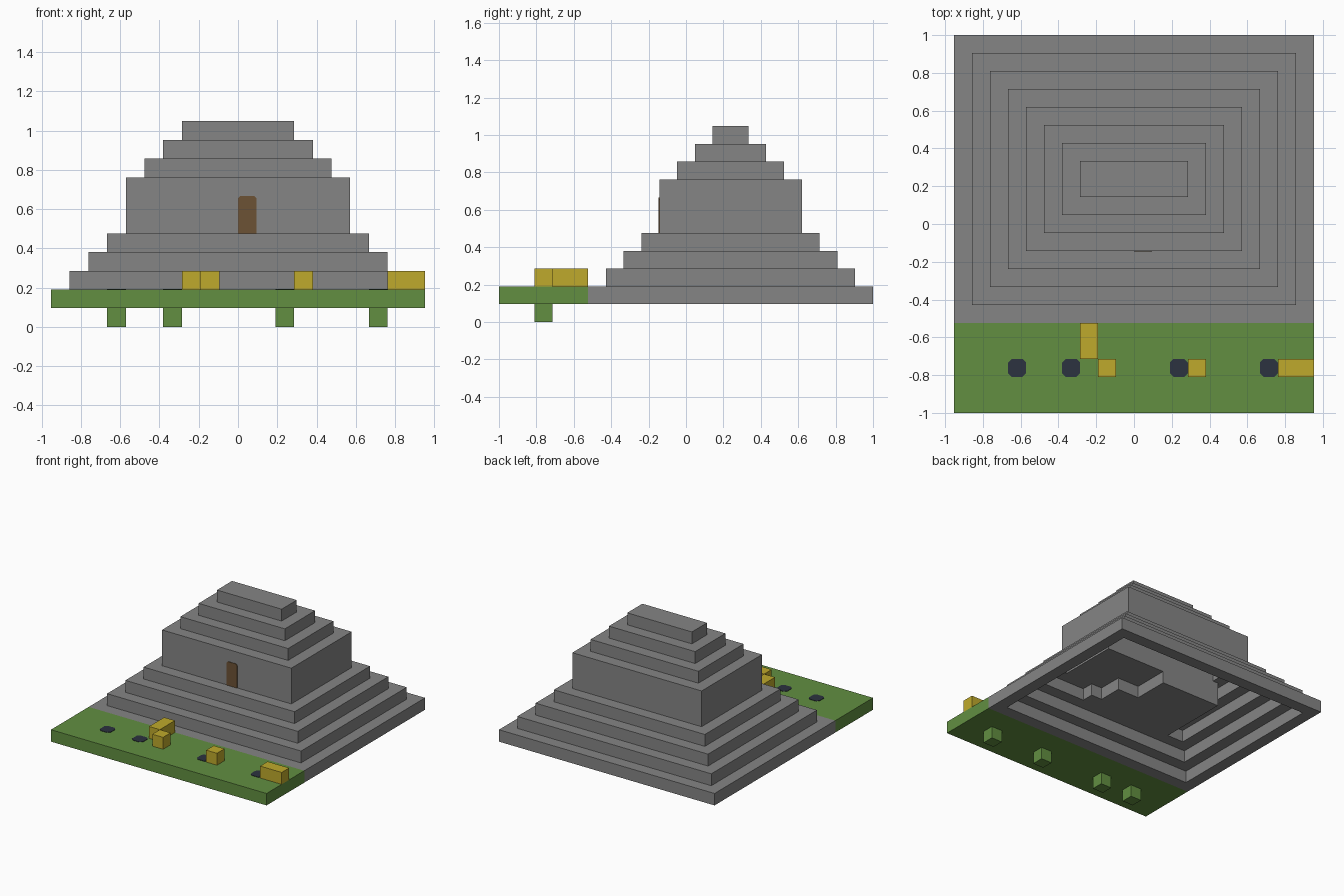
import bpy
import bmesh
from mathutils import Matrix, Vector

cube = bpy.data.objects.get("Cube")
if cube:
    bpy.data.objects.remove(cube, do_unlink=True)

U = 2 / 21  # edge of one building block


def material(name, rgb):
    m = bpy.data.materials.new(name)
    m.use_nodes = True
    m.diffuse_color = (*rgb, 1)
    m.node_tree.nodes["Principled BSDF"].inputs["Base Color"].default_value = (*rgb, 1)
    return m


stone = material("grey stone", (0.235, 0.235, 0.235))
grass = material("grass green", (0.122, 0.275, 0.053))
straw = material("straw yellow", (0.52, 0.40, 0.025))
wood = material("brown wood", (0.15, 0.085, 0.035))
water = material("dark navy", (0.025, 0.032, 0.05))


def finish(name, bm, mat):
    bmesh.ops.recalc_face_normals(bm, faces=bm.faces)
    mesh = bpy.data.meshes.new(name)
    bm.to_mesh(mesh)
    bm.free()
    mesh.materials.append(mat)
    obj = bpy.data.objects.new(name, mesh)
    bpy.context.scene.collection.objects.link(obj)
    return obj


def box(name, x, y, z, mat):
    """Box from (low, high) ranges counted in blocks."""
    lo, hi = Vector((x[0], y[0], z[0])) * U, Vector((x[1], y[1], z[1])) * U
    bm = bmesh.new()
    bmesh.ops.create_cube(bm, size=1, matrix=Matrix.Translation((lo + hi) / 2)
                          @ Matrix.Diagonal((*(hi - lo), 1)))
    return finish(name, bm, mat)


def frame(name, half_x, y, z, mat):
    """Rectangular wall ring, one block thick."""
    bm = bmesh.new()
    loops = []
    for inset, height in ((0, z[0]), (0, z[1]), (1, z[1]), (1, z[0])):
        hx, y0, y1 = half_x - inset, y[0] + inset, y[1] - inset
        loops.append([bm.verts.new(Vector((px, py, height)) * U)
                      for px, py in ((-hx, y0), (hx, y0), (hx, y1), (-hx, y1))])
    for a, b in zip(loops, loops[1:] + loops[:1]):
        for i in range(4):
            j = (i + 1) % 4
            bm.faces.new((a[i], a[j], b[j], b[i]))
    return finish(name, bm, mat)


def plate(name, outline, push, mat):
    """Thin painted plate extruded from an outline."""
    bm = bmesh.new()
    face = bm.faces.new([bm.verts.new(Vector(p) * U) for p in outline])
    ext = bmesh.ops.extrude_face_region(bm, geom=[face])
    moved = [g for g in ext["geom"] if isinstance(g, bmesh.types.BMVert)]
    bmesh.ops.translate(bm, verts=moved, vec=push)
    return finish(name, bm, mat)


# Hollow stepped temple: every tier steps in by one block
tier_tops = (2, 3, 4, 5, 8, 9, 10)
bottom = 1
for n, top in enumerate(tier_tops):
    frame(f"temple_tier_{n + 1}", 10 - n, (n - 5.5, 10.5 - n), (bottom, top), stone)
    bottom = top
box("temple_roof", (-3, 3), (1.5, 3.5), (10, 11), stone)

# Inner chamber with a stepped underside
box("chamber", (-5.5, 5.5), (-1, 3.5), (4, 7.9), stone)
box("chamber_floor", (-5.5, 5.5), (-2.4, -1), (4, 4.9), stone)
for i, (right_end, y0, y1) in enumerate(((3, -3.4, -1.5), (2, -1.5, 0.5), (0, 0.5, 3.5))):
    box(f"chamber_footing_{i + 1}", (-5.5, right_end), (y0, y1), (3, 4), stone)

# Door on the tall tier
c = 0.13
plate("door", [(0, -1.5, 5), (1, -1.5, 5), (1, -1.5, 7 - c), (1 - c, -1.5, 7),
               (c, -1.5, 7), (0, -1.5, 7 - c)], (0, -0.004, 0), wood)

# Lawn with four sunken wells
box("lawn", (-10, 10), (-10.5, -5.5), (1, 2), grass)
c = 0.2
for i, x in enumerate((-7, -4, 2, 7)):
    box(f"well_shaft_{i + 1}", (x, x + 1), (-8.5, -7.5), (0, 1), grass)
    corners = [(c, 0), (1 - c, 0), (1, c), (1, 1 - c),
               (1 - c, 1), (c, 1), (0, 1 - c), (0, c)]
    plate(f"well_opening_{i + 1}", [(x + a, b - 8.5, 2) for a, b in corners],
          (0, 0, 0.003), water)

# Straw bales
box("bale_long", (-3, -2), (-7.5, -5.5), (2, 3), straw)
for i, (x0, x1) in enumerate(((-2, -1), (3, 4), (8, 10))):
    box(f"bale_{i + 1}", (x0, x1), (-8.5, -7.5), (2, 3), straw)
